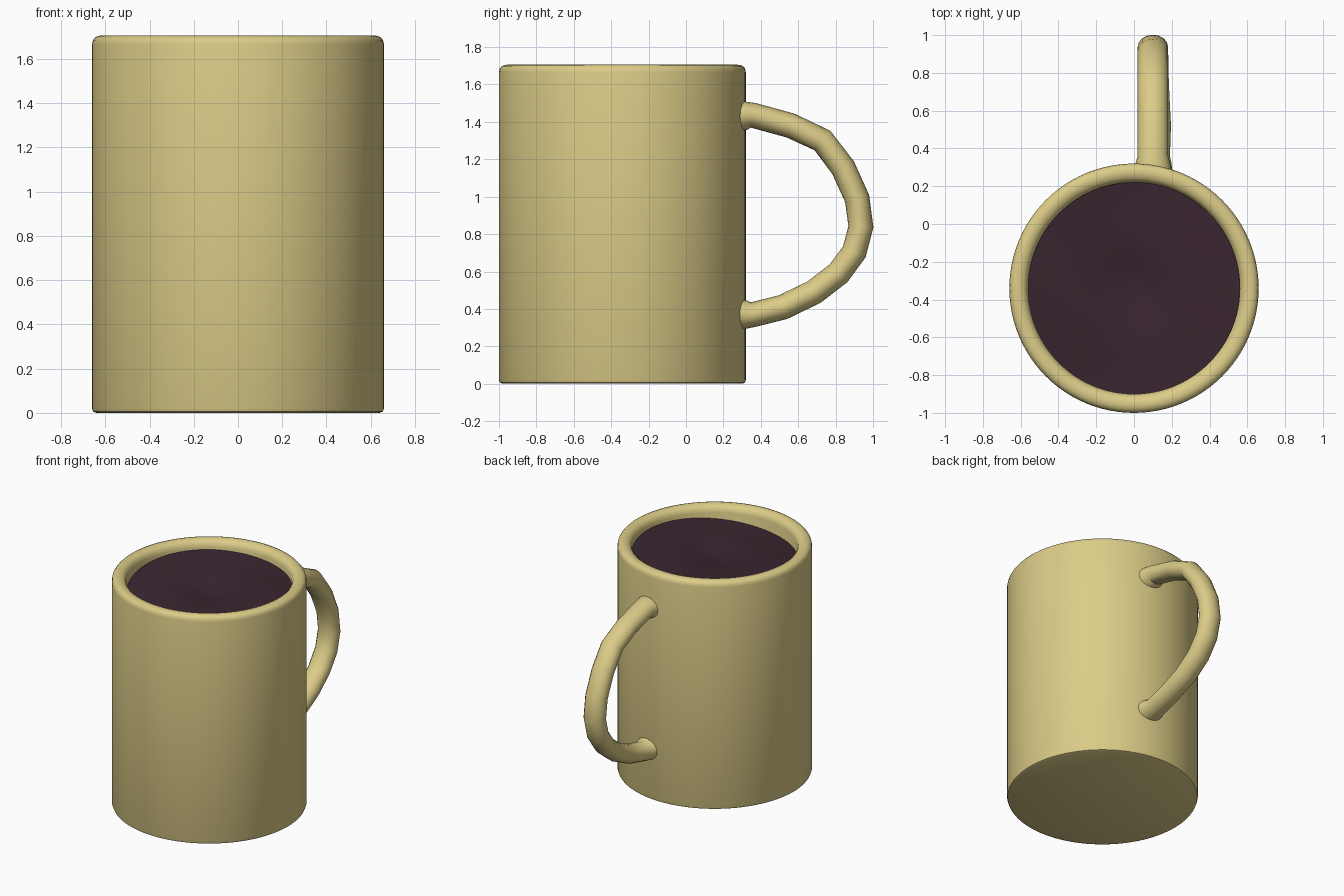
import bpy, bmesh, math
from mathutils import Vector

if "Cube" in bpy.data.objects:
    bpy.data.objects.remove(bpy.data.objects["Cube"])

CY = -0.34  # cup axis lies at x = 0, y = CY


def material(name, rgb):
    m = bpy.data.materials.new(name)
    m.diffuse_color = (*rgb, 1)
    m.use_nodes = True
    m.node_tree.nodes["Principled BSDF"].inputs["Base Color"].default_value = m.diffuse_color
    return m


cream = material("cream_ceramic", (0.716, 0.604, 0.246))
dark = material("dark_drink", (0.042, 0.019, 0.030))


def skin(name, rings, mat, cap_start=True, cap_end=True):
    """Join a list of closed point rings into a smooth surface."""
    bm = bmesh.new()
    rows = [[bm.verts.new(p) for p in ring] for ring in rings]
    n = len(rows[0])
    for a, b in zip(rows, rows[1:]):
        for i in range(n):
            j = (i + 1) % n
            bm.faces.new((a[i], a[j], b[j], b[i]))
    if cap_start:
        bm.faces.new(rows[0][::-1])
    if cap_end:
        bm.faces.new(rows[-1])
    bmesh.ops.recalc_face_normals(bm, faces=bm.faces)
    me = bpy.data.meshes.new(name)
    bm.to_mesh(me)
    bm.free()
    ob = bpy.data.objects.new(name, me)
    bpy.context.collection.objects.link(ob)
    me.materials.append(mat)
    bpy.ops.object.select_all(action='DESELECT')
    ob.select_set(True)
    bpy.context.view_layer.objects.active = ob
    bpy.ops.object.shade_smooth_by_angle(angle=math.radians(40))
    return ob


def circle(r, height, n=96):
    """Ring round the cup axis; height is a function of the angle."""
    return [(r * math.cos(t), CY + r * math.sin(t), height(t))
            for t in (2 * math.pi * i / n for i in range(n))]


# Cup: turned profile with rounded foot and lip, hollow inside
profile = [(0.64, 0), (0.655, 0.006), (0.66, 0.02), (0.66, 1.665),
           (0.656, 1.685), (0.645, 1.698), (0.628, 1.705), (0.608, 1.706),
           (0.585, 1.699), (0.568, 1.683), (0.56, 1.655), (0.56, 0.10)]
skin("cup", [circle(r, lambda t, z=z: z) for r, z in profile], cream)


# Drink: gently swirling surface, higher at the back, dipping in the middle
def drink_height(r):
    def h(t):
        k = r / 0.56
        return (1.615 + 0.025 * k * math.cos(t - 1.2)
                + 0.018 * k * math.sin(2 * t + 2.5 * k)
                - 0.045 * math.exp(-(k / 0.35) ** 2))
    return h


skin("drink", [circle(0.562 * i / 16, drink_height(0.562 * i / 16))
               for i in range(16, 0, -1)], dark, cap_start=False)

# Handle: oval section swept along a D-shaped path of (y, z, size)
path = [(0.27, 1.43, 1.25), (0.325, 1.433, 1.12), (0.36, 1.435, 1), (0.56, 1.38, 1),
        (0.73, 1.30, 1), (0.84, 1.155, 1), (0.915, 0.99, 1), (0.935, 0.84, 1),
        (0.90, 0.705, 1), (0.815, 0.59, 1), (0.685, 0.49, 1), (0.52, 0.41, 1),
        (0.36, 0.37, 1), (0.325, 0.37, 1.12), (0.27, 0.37, 1.25)]
rings = []
for i, (y, z, s) in enumerate(path):
    a, b = path[max(i - 1, 0)], path[min(i + 1, len(path) - 1)]
    d = Vector((b[0] - a[0], b[1] - a[1])).normalized()
    lean = 0.015 * math.exp(-((y - 0.5) / 0.2) ** 2) if z < 0.8 else 0
    ring = []
    for k in range(16):
        t = 2 * math.pi * k / 16
        u, v = 0.081 * s * math.cos(t), 0.067 * s * math.sin(t)
        ring.append((0.10 + lean + u, y - d.y * v, z + d.x * v))
    rings.append(ring)
skin("handle", rings, cream)
